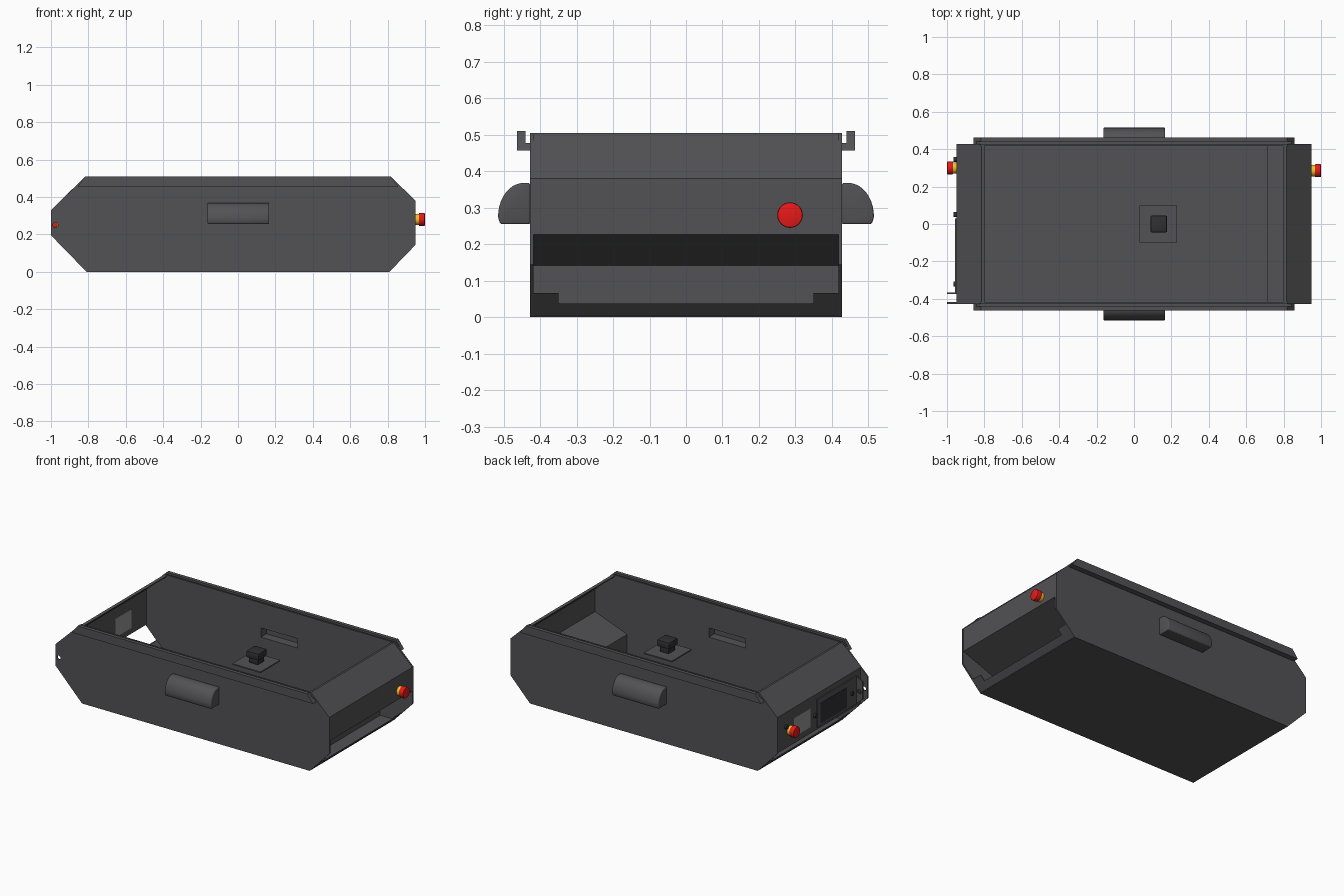
import bpy, bmesh, math
from mathutils import Vector

if "Cube" in bpy.data.objects:
    bpy.data.objects.remove(bpy.data.objects["Cube"])


def material(name, rgb):
    m = bpy.data.materials.new(name)
    m.diffuse_color = (*rgb, 1)
    m.use_nodes = True
    m.node_tree.nodes["Principled BSDF"].inputs["Base Color"].default_value = m.diffuse_color
    return m


GRAPHITE = material("graphite", (0.085, 0.085, 0.09))
DARK = material("dark", (0.03, 0.03, 0.035))
GLASS = material("screen_grey", (0.3, 0.3, 0.3))
RED = material("red", (0.8, 0.01, 0.01))
YELLOW = material("yellow", (0.85, 0.55, 0.02))


def make(name, bm, mat):
    bmesh.ops.recalc_face_normals(bm, faces=bm.faces)
    me = bpy.data.meshes.new(name)
    bm.to_mesh(me)
    bm.free()
    ob = bpy.data.objects.new(name, me)
    bpy.context.collection.objects.link(ob)
    me.materials.append(mat)
    return ob


def prism(name, pts, place, a, b, mat=GRAPHITE):
    """Closed 2D profile swept from a to b; place(u, v, w) gives the 3D point."""
    bm = bmesh.new()
    lo = [bm.verts.new(place(u, v, a)) for u, v in pts]
    hi = [bm.verts.new(place(u, v, b)) for u, v in pts]
    n = len(pts)
    bm.faces.new(lo)
    bm.faces.new(hi[::-1])
    for i in range(n):
        j = (i + 1) % n
        bm.faces.new((lo[i], lo[j], hi[j], hi[i]))
    return make(name, bm, mat)


def along_y(u, v, w):
    return (u, w, v)


def along_x(u, v, w):
    return (w, u, v)


def box(name, x, y, z, mat=GRAPHITE):
    return prism(name, [(x[0], z[0]), (x[1], z[0]), (x[1], z[1]), (x[0], z[1])], along_y, *y, mat)


def cylinder(name, center, r, depth, axis, mat, bevel=0):
    bm = bmesh.new()
    rot = Vector(axis).to_track_quat('Z', 'Y').to_matrix().to_4x4()
    bmesh.ops.create_cone(bm, cap_ends=True, segments=32, radius1=r, radius2=r, depth=depth, matrix=rot)
    bmesh.ops.translate(bm, verts=bm.verts, vec=center)
    ob = make(name, bm, mat)
    return finish(ob, bevel)


def finish(ob, bevel=0, segs=2):
    bpy.ops.object.select_all(action='DESELECT')
    ob.select_set(True)
    bpy.context.view_layer.objects.active = ob
    if bevel:
        m = ob.modifiers.new("bevel", 'BEVEL')
        m.width, m.segments, m.limit_method, m.angle_limit = bevel, segs, 'ANGLE', math.radians(50)
        bpy.ops.object.modifier_apply(modifier=m.name)
    bpy.ops.object.shade_smooth_by_angle(angle=math.radians(35))
    return ob


def cut(targets, cutter):
    for ob in targets:
        bpy.context.view_layer.objects.active = ob
        m = ob.modifiers.new("cut", 'BOOLEAN')
        m.operation, m.solver, m.object = 'DIFFERENCE', 'EXACT', cutter
        bpy.ops.object.modifier_apply(modifier=m.name)
    bpy.data.objects.remove(cutter, do_unlink=True)


def sheet(name, path, half, t=0.008):
    """Folded sheet: an x-z path extruded across y, thickened."""
    bm = bmesh.new()
    rows = [[bm.verts.new((x, s * half, z)) for s in (-1, 1)] for x, z in path]
    for p, q in zip(rows, rows[1:]):
        bm.faces.new((p[0], p[1], q[1], q[0]))
    ob = make(name, bm, GRAPHITE)
    m = ob.modifiers.new("thick", 'SOLIDIFY')
    m.thickness, m.offset, m.use_even_offset = t, 0, True
    bpy.context.view_layer.objects.active = ob
    bpy.ops.object.modifier_apply(modifier=m.name)
    return ob


# side plates; the front one carries a locking ear at its left end
right = [(-0.81, 0), (0.81, 0), (0.95, 0.145), (0.95, 0.38), (0.82, 0.505), (-0.82, 0.505)]
front_plate = prism("front_side_plate", right + [(-1, 0.33), (-1, 0.195)], along_y, -0.428, -0.418)
back_plate = prism("back_side_plate", right + [(-0.95, 0.38), (-0.95, 0.145)], along_y, 0.418, 0.428)

# floor, folded ends
box("floor", (-0.81, 0.81), (-0.42, 0.42), (0, 0.01))
sheet("right_end", [(0.80, 0.497), (0.815, 0.5), (0.944, 0.378), (0.944, 0.23), (0.715, 0.145), (0.715, 0.008)], 0.419)
left_end = sheet("left_end", [(-0.80, 0.497), (-0.815, 0.5), (-0.946, 0.378), (-0.946, 0.15)], 0.419)

# upturned floor lips with taller corner tabs
lip = [(-0.42, 0.003), (0.42, 0.003), (0.42, 0.067), (0.35, 0.067), (0.35, 0.037),
       (-0.35, 0.037), (-0.35, 0.067), (-0.42, 0.067)]
for s, name in ((1, "right_floor_lip"), (-1, "left_floor_lip")):
    prism(name, lip, lambda y, z, w, s=s: (s * (w + z), y, z), 0.80, 0.808)

# hooked top rails and hollow side handles
rail = [(0.425, 0.457), (0.463, 0.457), (0.463, 0.51), (0.44, 0.51), (0.44, 0.477), (0.425, 0.477)]
arc = [(0.445 + 0.07 * math.sin(a), 0.275 + 0.093 * math.cos(a)) for a in
       [math.radians(90) * i / 10 for i in range(11)]]
bump = [(0.427, 0.255), (0.427, 0.368)] + arc + [(0.51, 0.257), (0.505, 0.255)]
for s, side, plate in ((-1, "front", front_plate), (1, "back", back_plate)):
    prism(side + "_top_rail", rail,
          lambda y, z, w, s=s: (w * (0.857 - 0.75 * (z - 0.457)), s * y, z), -1, 1)
    handle = prism(side + "_handle", bump, lambda y, z, w, s=s: (w, s * y, z), -0.163, 0.167)
    finish(handle, 0.012, 3)
    ys = sorted((s * 0.40, s * 0.475))
    cut([plate, handle], box("slot_cutter", (-0.13, 0.13), ys, (0.285, 0.345)))

# left end: window opening with screen, hatch and its locking ear
cut([left_end], box("window_cutter", (-1.1, -0.9), (0.09, 0.26), (0.19, 0.31)))
box("screen", (-0.95, -0.938), (0.09, 0.26), (0.19, 0.31), GLASS)
hatch = box("hatch", (-0.956, -0.949), (-0.37, 0.03), (0.165, 0.345))
box("hatch_panel", (-0.958, -0.955), (-0.27, 0.0), (0.18, 0.31), DARK)
ear = prism("hatch_ear", [(-0.95, 0.165), (-1, 0.205), (-1, 0.32), (-0.95, 0.345)], along_y, -0.374, -0.367)
cut([front_plate, ear], cylinder("ear_hole_cutter", (-0.976, -0.4, 0.25), 0.013, 0.2, (0, 1, 0), DARK))
for i, (y, z) in enumerate(((0.345, 0.29), (0.05, 0.25), (-0.32, 0.25))):
    cylinder(f"left_knob_{i}", (-0.956, y, z), 0.013, 0.016, (1, 0, 0), DARK)

# stop buttons on both ends
for s, y, z, side in ((1, 0.285, 0.28, "right"), (-1, 0.3, 0.25, "left")):
    cylinder(side + "_button_base", (s * 0.957, y, z), 0.03, 0.022, (s, 0, 0), YELLOW)
    cylinder(side + "_button_neck", (s * 0.97, y, z), 0.025, 0.02, (s, 0, 0), RED)
    cylinder(side + "_button_cap", (s * 0.983, y, z), 0.035, 0.033, (s, 0, 0), RED, 0.005)

# inner mount plate with a capped block
box("mount_plate", (0.03, 0.23), (-0.1, 0.1), (0.348, 0.356))
finish(box("mount_stem", (0.1, 0.165), (-0.033, 0.033), (0.356, 0.40), DARK), 0.004)
finish(box("mount_cap", (0.088, 0.177), (-0.045, 0.045), (0.39, 0.435), DARK), 0.008)
